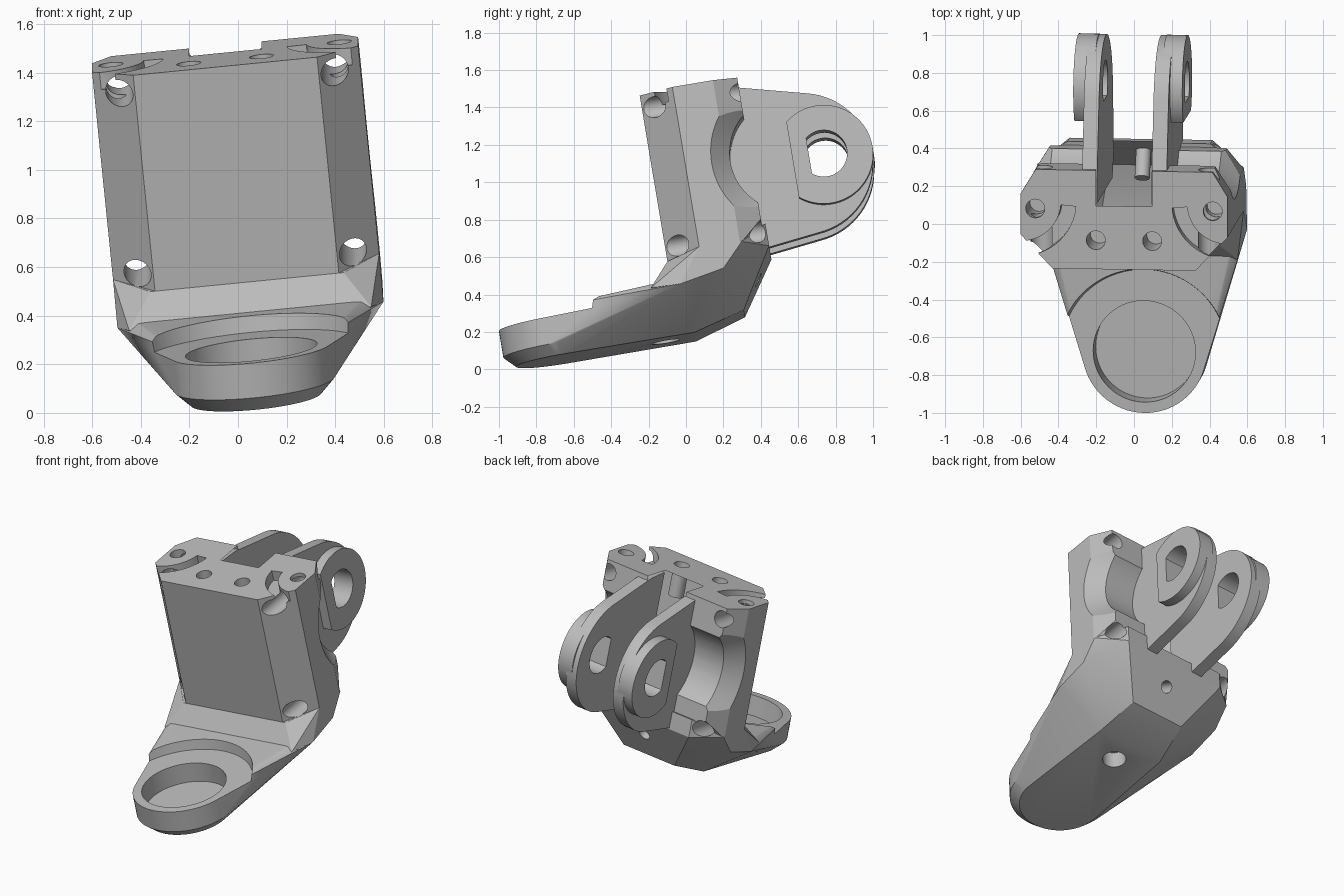
import bpy, bmesh, math
from mathutils import Matrix, Vector

if "Cube" in bpy.data.objects:
    bpy.data.objects.remove(bpy.data.objects["Cube"], do_unlink=True)

grey = bpy.data.materials.new("plain grey")
grey.use_nodes = True
grey.diffuse_color = (0.5, 0.5, 0.5, 1)
for node in grey.node_tree.nodes:
    if node.type == 'BSDF_PRINCIPLED':
        node.inputs["Base Color"].default_value = grey.diffuse_color


def finish(bm, name):
    bmesh.ops.recalc_face_normals(bm, faces=bm.faces)
    mesh = bpy.data.meshes.new(name)
    bm.to_mesh(mesh)
    bm.free()
    mesh.materials.append(grey)
    ob = bpy.data.objects.new(name, mesh)
    bpy.context.collection.objects.link(ob)
    return ob


def mirrored(points):
    return [(s * x, y, z) for x, y, z in points for s in (1, -1)]


def arc(cx, cy, r, start, end, n):
    steps = [math.radians(start + (end - start) * i / n) for i in range(n + 1)]
    return [(cx + r * math.cos(a), cy + r * math.sin(a)) for a in steps]


def hull(name, points):
    bm = bmesh.new()
    for p in points:
        bm.verts.new(p)
    bmesh.ops.convex_hull(bm, input=bm.verts[:])
    loose = [v for v in bm.verts if not v.link_faces]
    bmesh.ops.delete(bm, geom=loose, context='VERTS')
    bmesh.ops.dissolve_limit(bm, angle_limit=0.01, verts=bm.verts[:], edges=bm.edges[:])
    return finish(bm, name)


def prism(name, outline, axis, low, high):
    """Extrude a 2D outline along x (outline is y, z) or z (outline is x, y)."""
    bm = bmesh.new()
    place = (lambda a, b, h: (h, a, b)) if axis == 'x' else (lambda a, b, h: (a, b, h))
    face = bm.faces.new([bm.verts.new(place(a, b, low)) for a, b in outline])
    grown = bmesh.ops.extrude_face_region(bm, geom=[face])["geom"]
    step = Vector(place(0, 0, high - low))
    bmesh.ops.translate(bm, vec=step, verts=[v for v in grown if isinstance(v, bmesh.types.BMVert)])
    return finish(bm, name)


def rod(name, start, end, r1, r2=None, sides=48):
    start, end = Vector(start), Vector(end)
    line = end - start
    bm = bmesh.new()
    turn = line.to_track_quat('Z', 'Y').to_matrix().to_4x4()
    bmesh.ops.create_cone(bm, cap_ends=True, segments=sides, radius1=r1,
                          radius2=r1 if r2 is None else r2, depth=line.length,
                          matrix=Matrix.Translation((start + end) / 2) @ turn)
    return finish(bm, name)


def combine(target, tool, operation='DIFFERENCE'):
    mod = target.modifiers.new("combine", 'BOOLEAN')
    mod.operation, mod.solver, mod.object = operation, 'EXACT', tool
    bpy.context.view_layer.objects.active = target
    bpy.ops.object.modifier_apply(modifier=mod.name)
    bpy.data.objects.remove(tool, do_unlink=True)


# Foot plate with rounded toe, chamfered underside and flared sides
toe = [(x, y, z) for z in (0.06, 0.25) for x, y in arc(0, -0.65, 0.33, 163, 377, 40)]
sole = [(x, y, 0) for x, y in arc(0, -0.65, 0.27, 163, 377, 40)]
rear = [(0.5, -0.12, 0.25), (0.55, 0.02, 0.24), (0.55, 0.26, 0.285),
        (0.25, 0.05, 0), (0.2, 0.33, 0.08)]
bracket = hull("bracket", toe + sole + mirrored(rear))

# Raised seat around the toe and its round pocket
combine(bracket, rod("seat_step", (0, -0.65, 0.205), (0, -0.65, 0.4), 0.44, 0.48, 96))
combine(bracket, rod("toe_pocket", (0, -0.65, 0.07), (0, -0.65, 0.4), 0.272, sides=96))

# Faceted waist that joins the foot to the upright block
waist = hull("waist", mirrored([
    (0.5, -0.14, 0.25), (0.4, -0.03, 0.385), (0.55, 0.15, 0.42), (0.55, 0.02, 0.24),
    (0.55, 0.26, 0.285), (0.55, 0.38, 0.41), (0.38, 0.52, 0.38), (0.38, 0.52, 0.5),
    (0.2, 0.33, 0.08), (0.25, 0.06, 0.02)]))
combine(bracket, waist, 'UNION')

# Upright block with chamfered corners
plan = [(0.38, -0.03), (0.55, 0.15), (0.55, 0.37), (0.47, 0.5)]
block = hull("block", mirrored([(x, y, 1.29) for x, y in plan] + [
    (0.38, -0.03, 0.36), (0.55, 0.15, 0.4), (0.55, 0.26, 0.3),
    (0.55, 0.37, 0.4), (0.47, 0.5, 0.52), (0.3, 0.5, 0.4)]))
combine(bracket, block, 'UNION')

# Concave back with flared ends
combine(bracket, rod("back_recess", (-0.6, 0.7, 0.85), (0.6, 0.7, 0.85), 0.31, sides=96))
for s in (1, -1):
    combine(bracket, rod("recess_flare", (s * 0.44, 0.7, 0.85), (s * 0.57, 0.7, 0.85),
                         0.3, 0.43, 96))

# Slot between the ears
combine(bracket, prism("slot", [(0.31, 0.46), (1, 0.46), (1, 1.5), (0.31, 1.5)], 'x', -0.15, 0.15))

# Pair of ears with half-round bosses and D-shaped holes
root = [(0.32, 1.28), (0.46, 1.27), (0.32, 0.45), (0.45, 0.38)]
rim = arc(0.765, 0.8, 0.38, 0, 360, 72)
flat = math.degrees(math.acos(-0.168 / 0.265))
d_flat = math.degrees(math.acos(-0.08 / 0.125))
for s in (1, -1):
    ear = hull("ear", [(s * x, y, z) for x in (0.145, 0.225) for y, z in rim + root])
    boss = prism("boss", arc(0.888, 0.825, 0.265, -flat, flat, 48), 'x', s * 0.18, s * 0.29)
    combine(ear, boss, 'UNION')
    combine(ear, prism("ear_hole", arc(0.89, 0.83, 0.125, -d_flat, d_flat, 36), 'x',
                       s * 0.1, s * 0.4))
    combine(bracket, ear, 'UNION')

for s in (1, -1):
    # Corner holes running front to back
    for z in (0.455, 1.21):
        combine(bracket, rod("corner_hole", (s * 0.445, -0.3, z), (s * 0.445, 0.8, z), 0.056))
    # Screw holes in the top
    for x, y in ((0.472, 0.29), (0.15, 0.125)):
        combine(bracket, rod("top_hole", (s * x, y, 1.08), (s * x, y, 1.4), 0.05))
    # Curved grooves across the top front corners
    ring = arc(-0.55, 0.33, 0.215, -85, -5, 16) + arc(-0.55, 0.33, 0.295, -5, -85, 16)
    combine(bracket, prism("groove", [(s * x, y) for x, y in ring], 'z', 1.22, 1.4))

# Holes in the underside and in the back of the waist
combine(bracket, rod("underside_hole", (0, -0.11, -0.1), (0, -0.11, 0.12), 0.075))
combine(bracket, rod("waist_hole", (0, 0.6, 0.15), (0, 0.3, 0.32), 0.04))

# Tilt the finished part into its resting pose
pose = (Matrix.Translation((0.075, 0, 0.165)) @ Matrix.Rotation(math.radians(9.5), 4, 'X')
        @ Matrix.Rotation(math.radians(-5.7), 4, 'Y'))
bracket.data.transform(pose)
bpy.ops.object.select_all(action='DESELECT')
bracket.select_set(True)
bpy.context.view_layer.objects.active = bracket
bpy.ops.object.shade_smooth_by_angle(angle=math.radians(20))
